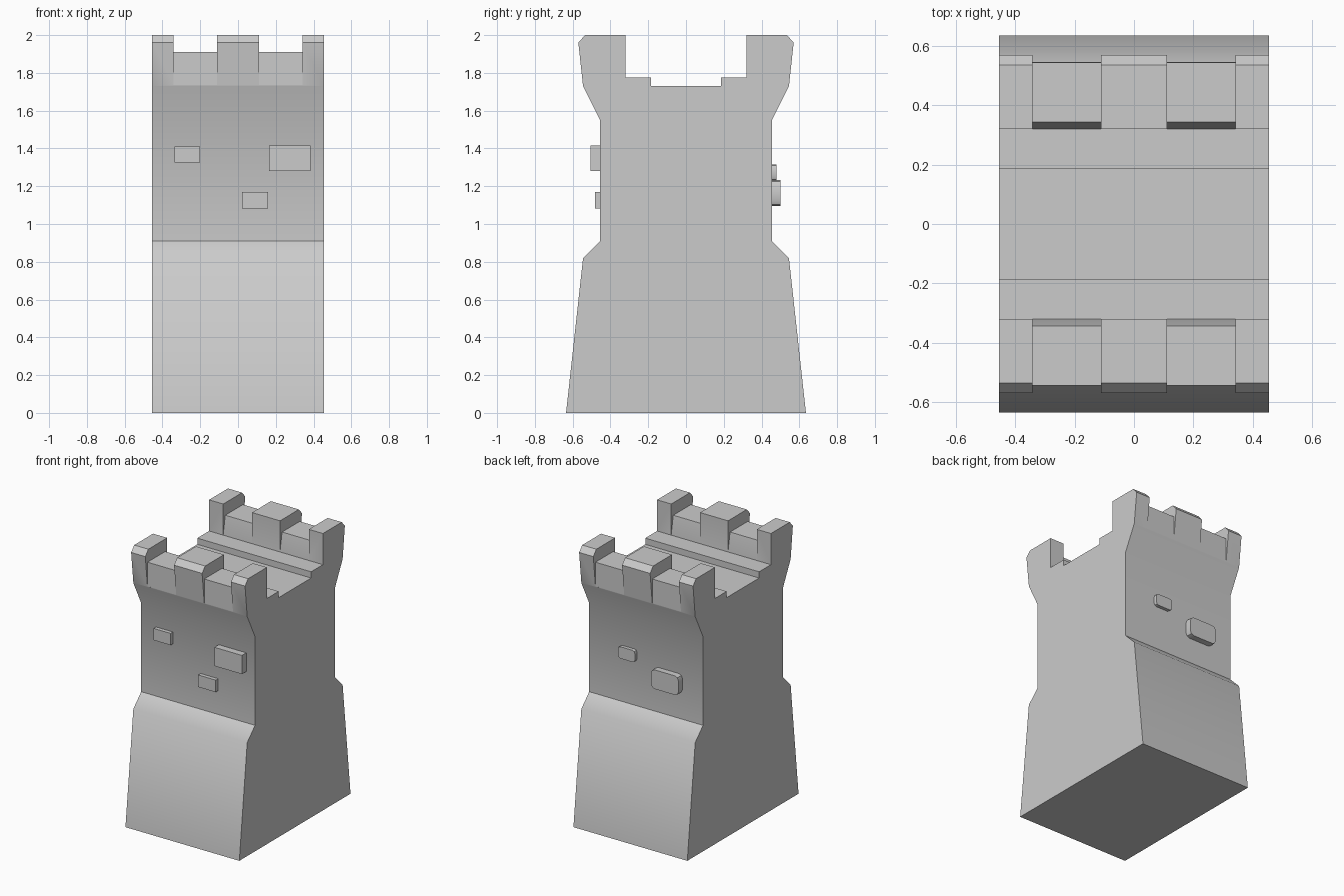
import bpy, bmesh

if "Cube" in bpy.data.objects:
    bpy.data.objects.remove(bpy.data.objects["Cube"])

HALF_W = 0.455


def extrude_profile(name, pts, x0, x1):
    """Solid made from a (y, z) profile swept along x."""
    bm = bmesh.new()
    face = bm.faces.new([bm.verts.new((x0, y, z)) for y, z in pts])
    new = bmesh.ops.extrude_face_region(bm, geom=[face])["geom"]
    moved = [v for v in new if isinstance(v, bmesh.types.BMVert)]
    bmesh.ops.translate(bm, verts=moved, vec=(x1 - x0, 0, 0))
    bmesh.ops.recalc_face_normals(bm, faces=bm.faces)
    return finish(name, bm)


def finish(name, bm):
    mesh = bpy.data.meshes.new(name)
    bm.to_mesh(mesh)
    bm.free()
    obj = bpy.data.objects.new(name, mesh)
    bpy.context.collection.objects.link(obj)
    return obj


def smooth(obj):
    bpy.ops.object.select_all(action="DESELECT")
    obj.select_set(True)
    bpy.context.view_layer.objects.active = obj
    bpy.ops.object.shade_smooth_by_angle(angle=0.76)


# tower body: mirrored side profile with flared base, head and parapets
half = [(0.635, 0), (0.545, 0.82), (0.455, 0.91), (0.455, 1.55),
        (0.545, 1.73), (0.57, 1.96), (0.535, 2.0), (0.32, 2.0),
        (0.32, 1.775), (0.185, 1.775), (0.185, 1.73)]
tower = extrude_profile("tower_body",
                        half + [(-y, z) for y, z in reversed(half)],
                        -HALF_W, HALF_W)

# gaps between the battlements
gap = [(0.545, 1.735), (0.545, 1.91), (0.343, 1.91), (0.32, 1.78),
       (0.2, 1.85), (0.2, 2.1), (0.7, 2.1), (0.7, 1.8)]
for side in (-1, 1):
    for x0, x1 in ((-0.342, -0.112), (0.112, 0.342)):
        cutter = extrude_profile("gap_cutter", [(side * y, z) for y, z in gap], x0, x1)
        cutter.hide_render = True
        cutter.hide_set(True)
        mod = tower.modifiers.new("gap", "BOOLEAN")
        mod.operation = "DIFFERENCE"
        mod.solver = "EXACT"
        mod.object = cutter

# bake the cuts and remove the helpers
deps = bpy.context.evaluated_depsgraph_get()
tower_mesh = bpy.data.meshes.new_from_object(tower.evaluated_get(deps))
tower.modifiers.clear()
tower.data = tower_mesh
for obj in [o for o in bpy.data.objects if o.name.startswith("gap_cutter")]:
    bpy.data.objects.remove(obj)
smooth(tower)


def brick(name, side, x, z, w, h, out, r):
    """Raised stone with rounded corners on the front (-1) or back (+1)."""
    bm = bmesh.new()
    bmesh.ops.create_cube(bm, size=1)
    inner = 0.43
    for v in bm.verts:
        v.co = (x + v.co.x * w,
                side * ((inner + out) / 2 + v.co.y * (out - inner)),
                z + v.co.z * h)
    edges = [e for e in bm.edges
             if abs(e.verts[0].co.y - e.verts[1].co.y) > 0.01]
    bmesh.ops.bevel(bm, geom=edges, offset=r, segments=2, profile=0.5,
                    affect="EDGES")
    bmesh.ops.recalc_face_normals(bm, faces=bm.faces)
    smooth(finish(name, bm))


# raised stones
brick("front_stone_large", -1, 0.275, 1.348, 0.22, 0.135, 0.505, 0.03)
brick("front_stone_left", -1, -0.268, 1.367, 0.135, 0.085, 0.483, 0.02)
brick("front_stone_low", -1, 0.09, 1.125, 0.14, 0.087, 0.483, 0.02)
brick("back_stone_large", 1, -0.18, 1.164, 0.22, 0.138, 0.5, 0.03)
brick("back_stone_small", 1, 0.14, 1.273, 0.135, 0.085, 0.48, 0.02)
